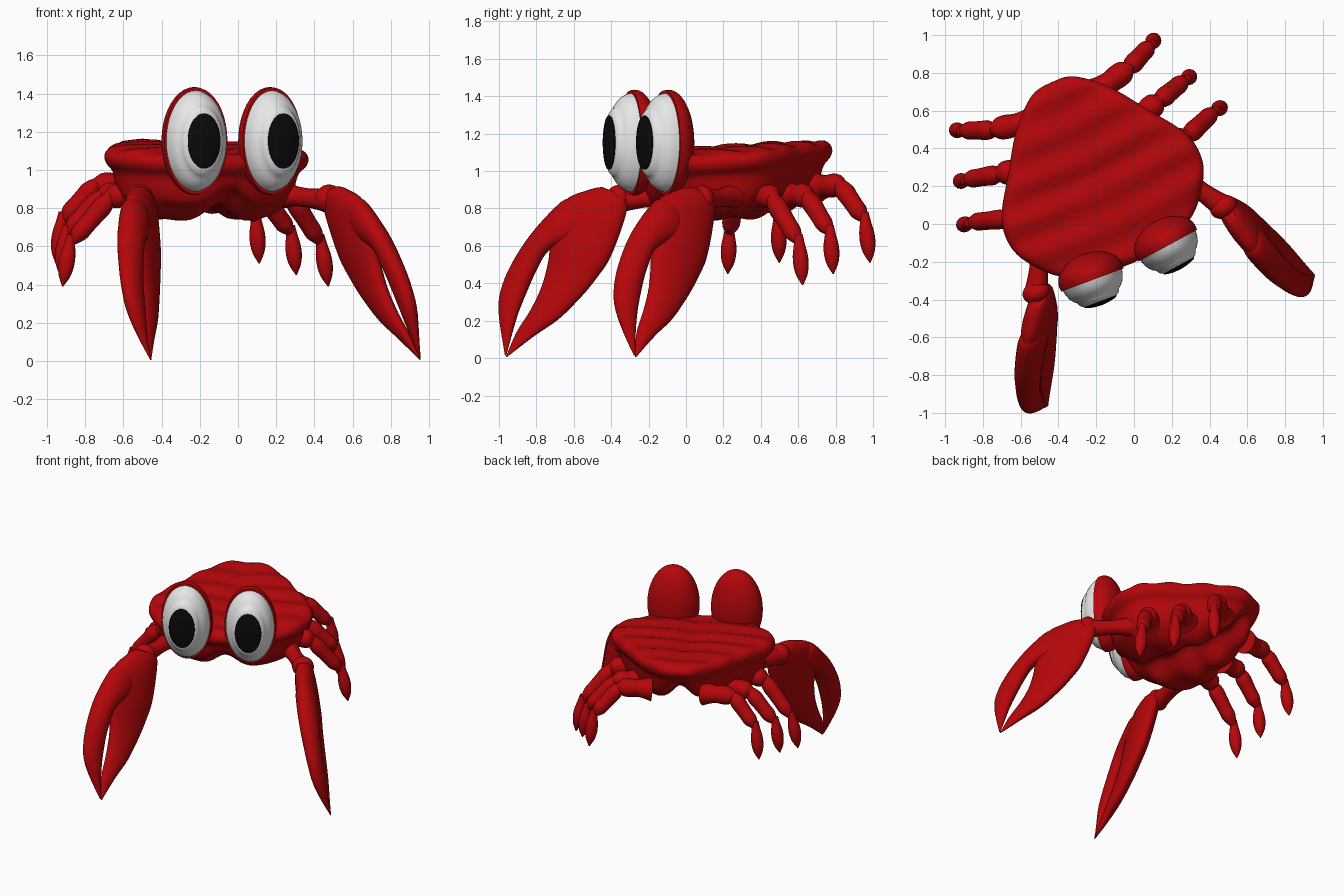
import bpy, bmesh
from math import sin, cos, pi, exp, radians
from mathutils import Vector, Matrix

if "Cube" in bpy.data.objects:
    bpy.data.objects.remove(bpy.data.objects["Cube"])

# Body frame: built about u = 0, then turned as a whole
TURN = Matrix.Translation((-0.083, 0, 0)) @ Matrix.Rotation(radians(24.5), 4, "Z")
PARTS = []


def material(name, rgb):
    m = bpy.data.materials.new(name)
    m.use_nodes = True
    m.diffuse_color = (*rgb, 1)
    bsdf = next(n for n in m.node_tree.nodes if n.type == "BSDF_PRINCIPLED")
    bsdf.inputs["Base Color"].default_value = (*rgb, 1)
    bsdf.inputs["Roughness"].default_value = 0.6
    return m


RED = material("shell red", (0.46, 0.002, 0.003))
WHITE = material("eye white", (0.8, 0.8, 0.8))
BLACK = material("pupil black", (0.003, 0.003, 0.003))


def spline(points, steps):
    """Smooth curve through points of any dimension."""
    p = [Vector(q) for q in points]
    p = [p[0]] + p + [p[-1]]
    out = []
    for a, b, c, d in zip(p, p[1:], p[2:], p[3:]):
        for i in range(steps):
            t = i / steps
            out.append((b * 2 + (c - a) * t + (a * 2 - b * 5 + c * 4 - d) * t**2
                        + (b * 3 - a - c * 3 + d) * t**3) / 2)
    return out + [p[-1]]


def skin(name, rings, mat):
    """Closed rings joined into a capped surface."""
    bm = bmesh.new()
    loops = [[bm.verts.new(TURN @ Vector(p)) for p in ring] for ring in rings]
    n = len(loops[0])
    for a, b in zip(loops, loops[1:]):
        for i in range(n):
            j = (i + 1) % n
            bm.faces.new((a[i], a[j], b[j], b[i]))
    bm.faces.new(loops[0])
    bm.faces.new(loops[-1])
    bmesh.ops.recalc_face_normals(bm, faces=bm.faces)
    mesh = bpy.data.meshes.new(name)
    bm.to_mesh(mesh)
    bm.free()
    mesh.materials.append(mat)
    obj = bpy.data.objects.new(name, mesh)
    bpy.context.collection.objects.link(obj)
    PARTS.append(obj)


def limb(name, a, b, radii, side, sides=16):
    """Round limb from a to b with evenly spaced radii."""
    a, b = (Vector((p[0] * side, p[1], p[2])) for p in (a, b))
    n = len(radii) - 1
    e1 = (b - a).orthogonal().normalized()
    e2 = (b - a).normalized().cross(e1)
    turns = [2 * pi * k / sides for k in range(sides)]
    path = spline([(*a.lerp(b, i / n), r) for i, r in enumerate(radii)], 5)
    skin(name, [[Vector(p[:3]) + (e1 * cos(t) + e2 * sin(t)) * p[3] for t in turns]
                for p in path], RED)


# Shell and belly: one fan-shaped outline, scaled ring by ring
half = [(0, 0.83), (0.12, 0.81), (0.27, 0.68), (0.41, 0.48), (0.53, 0.3), (0.56, 0.16),
        (0.52, 0.03), (0.39, -0.12), (0.2, -0.2), (0, -0.22)]
right_half = spline(half, 6)
outline = right_half + [Vector((-p.x, p.y)) for p in right_half[-2:0:-1]]
mid = Vector((0, 0.3))
# (scale, drop below the rim)
section = [(0.02, 0), (0.3, 0), (0.6, 0), (0.85, 0.005), (0.96, 0.02), (1, 0.055), (0.98, 0.095),
           (0.91, 0.14), (0.87, 0.22), (0.8, 0.29), (0.62, 0.355), (0.4, 0.38), (0.02, 0.36)]
rings = []
for scale, drop in spline(section, 4):
    ring = []
    for p in outline:
        u, v = mid + (p - mid) * scale
        z = 1.11 + 0.075 * v - drop
        ridge = cos(2 * pi * (v - 0.06 * abs(u)) / 0.19)
        lobe = cos(2 * pi * (v - 0.3 * abs(u)) / 0.22)
        low = min(1, max(0, (drop - 0.15) / 0.16))
        top = max(0, 1 - drop / 0.08)
        notch = 0.09 + 0.1 * max(0, v - 0.2)
        z += top * (0.009 * ridge - 0.015 * exp(-(u / 0.08) ** 2))
        z += low * (notch * exp(-(u / 0.1) ** 2) - 0.012 * lobe)
        ring.append((u - 0.012, v, z))
    rings.append(ring)
skin("body_shell", rings, RED)


# Eyes: lathed profiles of (forward, radius), stretched upward
def lathe(name, profile, side, mat):
    yaw = Matrix.Rotation(radians(4 * side), 3, "Z")
    base = Vector((0.218 * side - 0.028, -0.188, 1.152))
    rings = []
    for d, r in profile:
        rings.append([base + yaw @ Vector((r * cos(a), -d, 1.59 * r * sin(a)))
                      for a in (2 * pi * k / 40 for k in range(40))])
    skin(name, rings, mat)


lid = [(-0.122 * cos(a), 0.178 * sin(a)) for a in (pi / 2 * (k + 0.1) / 12 for k in range(12))]
lid += [(0, 0.178), (0.025, 0.176), (0.025, 0.15)]
ball = [(0.02, 0.167), (0.05, 0.162), (0.08, 0.15), (0.103, 0.132), (0.113, 0.118),
        (0.122, 0.115), (0.135, 0.106), (0.146, 0.09), (0.146, 0.01)]
pupil = [(0.14, 0.091), (0.15, 0.091), (0.158, 0.07), (0.164, 0.04), (0.167, 0.004)]

# Claw ribs: outer (s, z), inner (s, z), half thickness
palm = [(0.08, 0.915, -0.03, 0.87, 0.035), (0.15, 0.9, -0.055, 0.81, 0.06),
        (0.285, 0.835, -0.02, 0.68, 0.075), (0.35, 0.64, 0.04, 0.53, 0.075),
        (0.37, 0.51, 0.1, 0.44, 0.066), (0.405, 0.38, 0.18, 0.34, 0.058),
        (0.465, 0.255, 0.31, 0.21, 0.048), (0.54, 0.135, 0.44, 0.12, 0.032),
        (0.595, 0.005, 0.59, 0.005, 0.003)]
finger = [(0.24, 0.85, 0.17, 0.7, 0.062), (0.3, 0.835, 0.22, 0.63, 0.075),
          (0.44, 0.69, 0.36, 0.58, 0.07), (0.545, 0.54, 0.43, 0.47, 0.062),
          (0.615, 0.39, 0.48, 0.36, 0.055), (0.635, 0.25, 0.535, 0.22, 0.044),
          (0.6, 0.015, 0.592, 0.015, 0.003)]


def claw(name, ribs, side):
    base = Vector((0.537 * side, -0.16, 0))
    along = Vector((0.42 * side, -0.907, 0))
    across = Vector((0.907, 0.42 * side, 0))
    up = Vector((0, 0, 1))
    rings = []
    for so, zo, si, zi, t in spline(ribs, 4):
        ring = []
        for k in range(24):
            a = 2 * pi * k / 24
            s = (so + si) / 2 + (so - si) / 2 * cos(a)
            z = (zo + zi) / 2 + (zo - zi) / 2 * cos(a)
            curl = max(0, (0.9 - z) / 0.9) ** 4
            twist = -0.27 * (s - 0.6 + 0.62 * z)
            ring.append(base + along * s + up * z
                        + across * (t * sin(a) + 0.052 * curl + twist))
        rings.append(ring)
    skin(name, rings, RED)


# Legs: socket inside the body, top of thigh, knee, tip
legs = {
    "front": [(0.38, 0.25, 0.87), (0.52, 0.268, 0.86), (0.716, 0.335, 0.62), (0.765, 0.337, 0.39)],
    "middle": [(0.3, 0.46, 0.87), (0.46, 0.5, 0.87), (0.645, 0.55, 0.67), (0.68, 0.555, 0.45)],
    "back": [(0.18, 0.68, 0.91), (0.39, 0.725, 0.93), (0.555, 0.795, 0.74), (0.585, 0.815, 0.51)],
}

for label, side in (("left", 1), ("right", -1)):
    lathe(label + "_eye_shell", lid, side, RED)
    lathe(label + "_eyeball", ball, side, WHITE)
    lathe(label + "_pupil", pupil, side, BLACK)
    claw(label + "_claw_palm", palm, side)
    claw(label + "_claw_finger", finger, side)
    limb(label + "_arm", (0.4, 0.1, 0.87), (0.545, -0.15, 0.84),
         (0.07, 0.055, 0.05, 0.055, 0.065), side)
    limb(label + "_wrist", (0.54, -0.08, 0.86), (0.55, -0.22, 0.84),
         (0.01, 0.06, 0.075, 0.06, 0.01), side)
    for place, (hip, thigh, knee, tip) in legs.items():
        stem = f"{label}_{place}_leg_"
        limb(stem + "socket", hip, Vector(thigh) + Vector((0.03, 0.01, 0)),
             (0.085, 0.068, 0.06, 0.064, 0.056, 0.015), side)
        limb(stem + "thigh", thigh, knee, (0.035, 0.052, 0.05, 0.048, 0.046, 0.02), side)
        limb(stem + "foot", Vector(knee) + Vector((0, 0, 0.04)), tip,
             (0.022, 0.03, 0.04, 0.041, 0.03, 0.003), side)

# Smooth shading with crisp steps
bpy.ops.object.select_all(action="DESELECT")
for obj in PARTS:
    obj.select_set(True)
bpy.context.view_layer.objects.active = PARTS[0]
bpy.ops.object.shade_smooth_by_angle(angle=radians(40))
